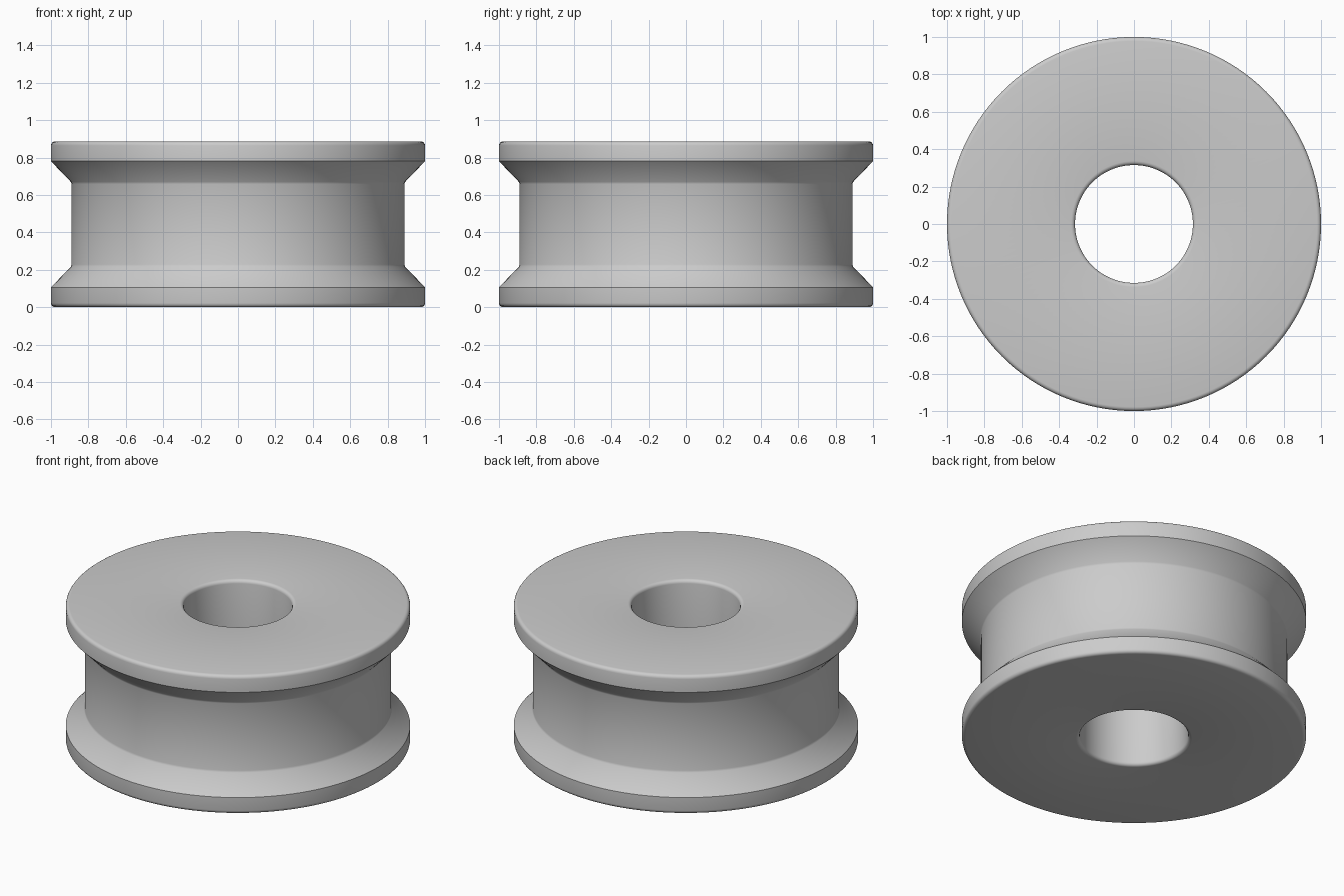
import bpy, bmesh, math
from mathutils import Matrix, Vector

HEIGHT, RIM, CORE, BORE, FILLET = 0.886, 1.0, 0.89, 0.315, 0.022
SEGMENTS = 128

cube = bpy.data.objects.get("Cube")
if cube:
    bpy.data.objects.remove(cube, do_unlink=True)

# Plain grey material
grey = bpy.data.materials.new("grey")
grey.use_nodes = True
colour = (0.6, 0.6, 0.6, 1)
grey.diffuse_color = colour
bsdf = next(n for n in grey.node_tree.nodes if n.type == "BSDF_PRINCIPLED")
bsdf.inputs["Base Color"].default_value = colour


def arc(r, z, start, end, steps=4):
    """Rounded corner as (radius, height) points around a centre."""
    angles = [math.radians(start + (end - start) * i / steps) for i in range(steps + 1)]
    return [(r + FILLET * math.cos(a), z + FILLET * math.sin(a)) for a in angles]


# Lower half of the section: bore edge, rim edge, sloped flange, core
lower = (arc(BORE + FILLET, FILLET, 180, 270)
         + arc(RIM - FILLET, FILLET, 270, 360)
         + [(RIM, 0.106), (CORE + 0.004, 0.216), (CORE, 0.228)])
profile = lower + [(r, HEIGHT - z) for r, z in reversed(lower)]

# Revolve the closed section into the roller
bm = bmesh.new()
verts = [bm.verts.new((r, 0, z)) for r, z in profile]
edges = [bm.edges.new((a, b)) for a, b in zip(verts, verts[1:] + verts[:1])]
bmesh.ops.spin(bm, geom=verts + edges, cent=(0, 0, 0), axis=(0, 0, 1),
               angle=math.tau, steps=SEGMENTS, use_merge=True)
bmesh.ops.remove_doubles(bm, verts=bm.verts, dist=0.0001)
bmesh.ops.recalc_face_normals(bm, faces=bm.faces)
mesh = bpy.data.meshes.new("grooved_roller")
bm.to_mesh(mesh)
bm.free()
mesh.materials.append(grey)

roller = bpy.data.objects.new("grooved_roller", mesh)
bpy.context.collection.objects.link(roller)
bpy.ops.object.select_all(action="DESELECT")
roller.select_set(True)
bpy.context.view_layer.objects.active = roller
bpy.ops.object.shade_smooth_by_angle(angle=math.radians(30))
